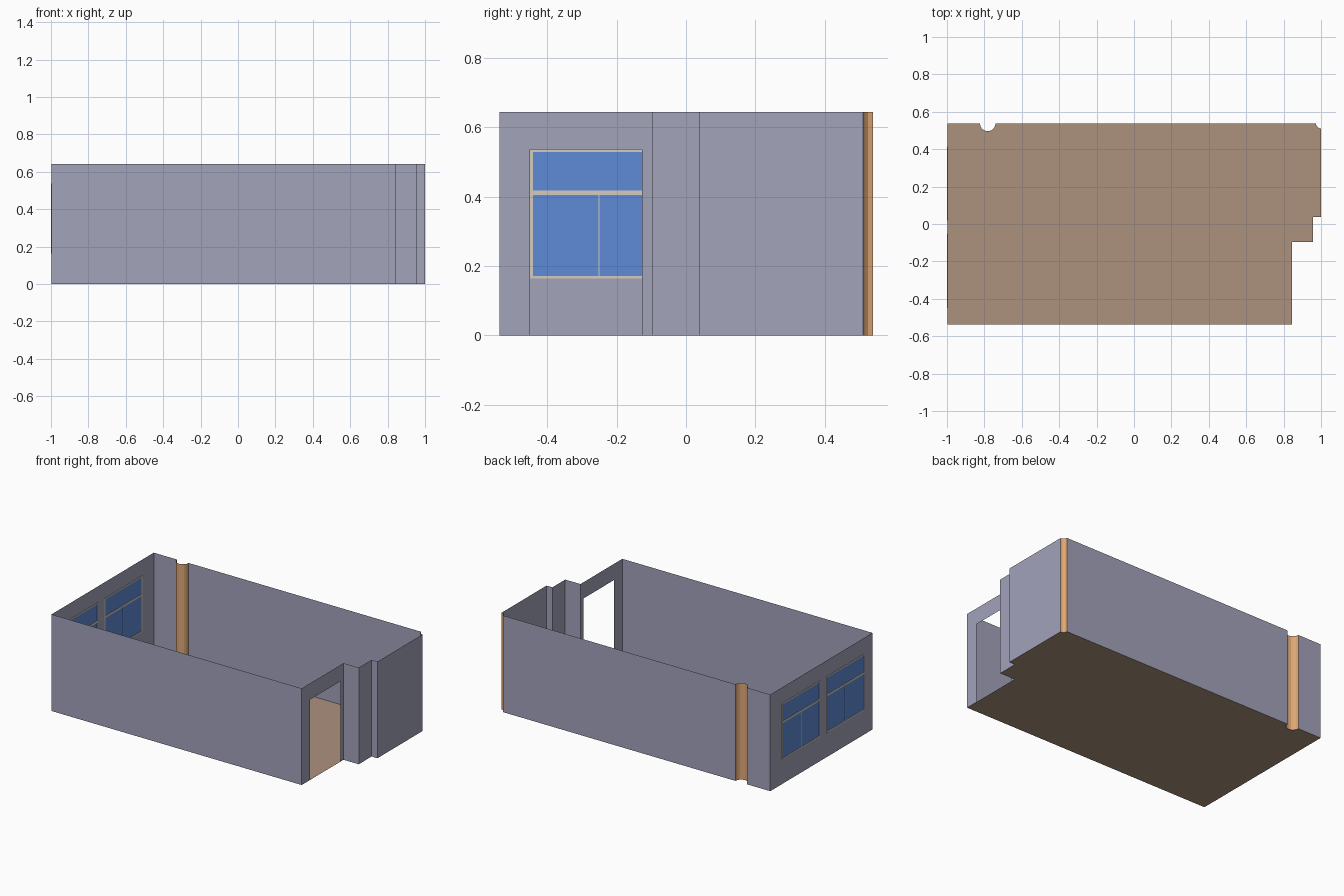
import bpy, bmesh, math

if "Cube" in bpy.data.objects:
    bpy.data.objects.remove(bpy.data.objects["Cube"])

H = 0.643                        # wall height
XL, XD, XR = -0.997, 0.845, 1.0  # window wall, door wall, right wall
YF, YB = -0.537, 0.538           # front and back walls
NX, NR, CR = -0.782, 0.042, 0.028  # round pillar centre/radius, corner radius


def mat(name, rgb):
    lin = [(c / 255 / 12.92) if c < 10 else ((c / 255 + 0.055) / 1.055) ** 2.4 for c in rgb]
    m = bpy.data.materials.new(name)
    m.diffuse_color = (*lin, 1)
    m.use_nodes = True
    m.node_tree.nodes["Principled BSDF"].inputs["Base Color"].default_value = m.diffuse_color
    return m


WALL = mat("wall_grey", (163, 163, 187))
FLOOR = mat("floor_tan", (172, 146, 126))
PILLAR = mat("pillar_orange", (222, 168, 118))
GLASS = mat("glass_blue", (95, 138, 214))
FRAME = mat("frame_beige", (212, 204, 192))


def finish(name, bm, material):
    bmesh.ops.remove_doubles(bm, verts=bm.verts, dist=1e-5)
    me = bpy.data.meshes.new(name)
    bm.to_mesh(me)
    bm.free()
    me.materials.append(material)
    ob = bpy.data.objects.new(name, me)
    bpy.context.collection.objects.link(ob)


def strip(name, pts, material):
    """Thin upright surface following a plan path."""
    bm = bmesh.new()
    for a, b in zip(pts, pts[1:]):
        bm.faces.new([bm.verts.new(p) for p in
                      ((*a, 0), (*b, 0), (*b, H), (*a, H))])
    finish(name, bm, material)


def panel(name, x, ys, zs, holes, out):
    """Wall along y, made as a grid with some (column, row) cells left open."""
    bm = bmesh.new()
    for i in range(len(ys) - 1):
        for j in range(len(zs) - 1):
            if (i, j) not in holes:
                q = [(x, ys[i], zs[j]), (x, ys[i + 1], zs[j]),
                     (x, ys[i + 1], zs[j + 1]), (x, ys[i], zs[j + 1])]
                bm.faces.new([bm.verts.new(p) for p in q[::out]])
    finish(name, bm, WALL)


def boxes(name, spans, material):
    """Several boxes, each given as (x0, x1, y0, y1, z0, z1)."""
    bm = bmesh.new()
    for x0, x1, y0, y1, z0, z1 in spans:
        vs = bmesh.ops.create_cube(bm, size=1)["verts"]
        bmesh.ops.scale(bm, vec=(x1 - x0, y1 - y0, z1 - z0), verts=vs)
        bmesh.ops.translate(bm, vec=((x0 + x1) / 2, (y0 + y1) / 2, (z0 + z1) / 2), verts=vs)
    finish(name, bm, material)


def arc(cx, cy, r, a0, a1, n):
    return [(cx + r * math.cos(math.radians(a0 + (a1 - a0) * i / n)),
             cy + r * math.sin(math.radians(a0 + (a1 - a0) * i / n))) for i in range(n + 1)]


# plan of the curved parts
notch = arc(NX, YB, NR, 360, 180, 8)
corner = arc(XR, YB, CR, 270, 180, 3)
step = [(XD, -0.097), (0.957, -0.097), (0.957, 0.038), (XR, 0.038), corner[0]]

# floor
bm = bmesh.new()
outline = [(XL, YF), (XD, YF)] + step + corner[1:] + notch + [(XL, YB)]
bm.faces.new([bm.verts.new((*p, 0)) for p in outline])
finish("floor", bm, FLOOR)

# plain walls and pillars
strip("front_wall", [(XL, YF), (XD, YF)], WALL)
strip("stepped_right_wall", step, WALL)
strip("corner_pillar", corner, PILLAR)
strip("back_wall", [corner[-1], notch[0]], WALL)
strip("round_pillar", notch, PILLAR)
strip("back_wall_end", [notch[-1], (XL, YB)], WALL)

# wall with the doorway, wall with two window openings
panel("door_wall", XD, [YF, -0.449, -0.127, -0.097], [0, 0.535, H], {(1, 0)}, 1)
Z0, Z1 = 0.164, 0.537
WINDOWS = [(-0.449, -0.052), (0.018, 0.415)]
panel("window_wall", XL, [YF, *WINDOWS[0], *WINDOWS[1], YB], [0, Z0, Z1, H],
      {(1, 1), (3, 1)}, -1)

# windows: frame bars with transom and short mullion, thin glass panes
W, T0, T1 = 0.008, 0.405, 0.418
for side, (y0, y1) in zip(("front", "back"), WINDOWS):
    f, m = (-1.0, -0.994), (y0 + y1) / 2
    boxes(side + "_window_frame", [
        (*f, y0, y0 + W, Z0, Z1), (*f, y1 - W, y1, Z0, Z1),
        (*f, y0 + W, y1 - W, Z0, Z0 + W), (*f, y0 + W, y1 - W, Z1 - W, Z1),
        (*f, y0 + W, y1 - W, T0, T1), (*f, m - 0.002, m + 0.002, Z0 + W, T0)], FRAME)
    g = (-0.998, -0.996)
    boxes(side + "_window_glass", [
        (*g, y0 + W, m - 0.002, Z0 + W, T0), (*g, m + 0.002, y1 - W, Z0 + W, T0),
        (*g, y0 + W, y1 - W, T1, Z1 - W)], GLASS)
